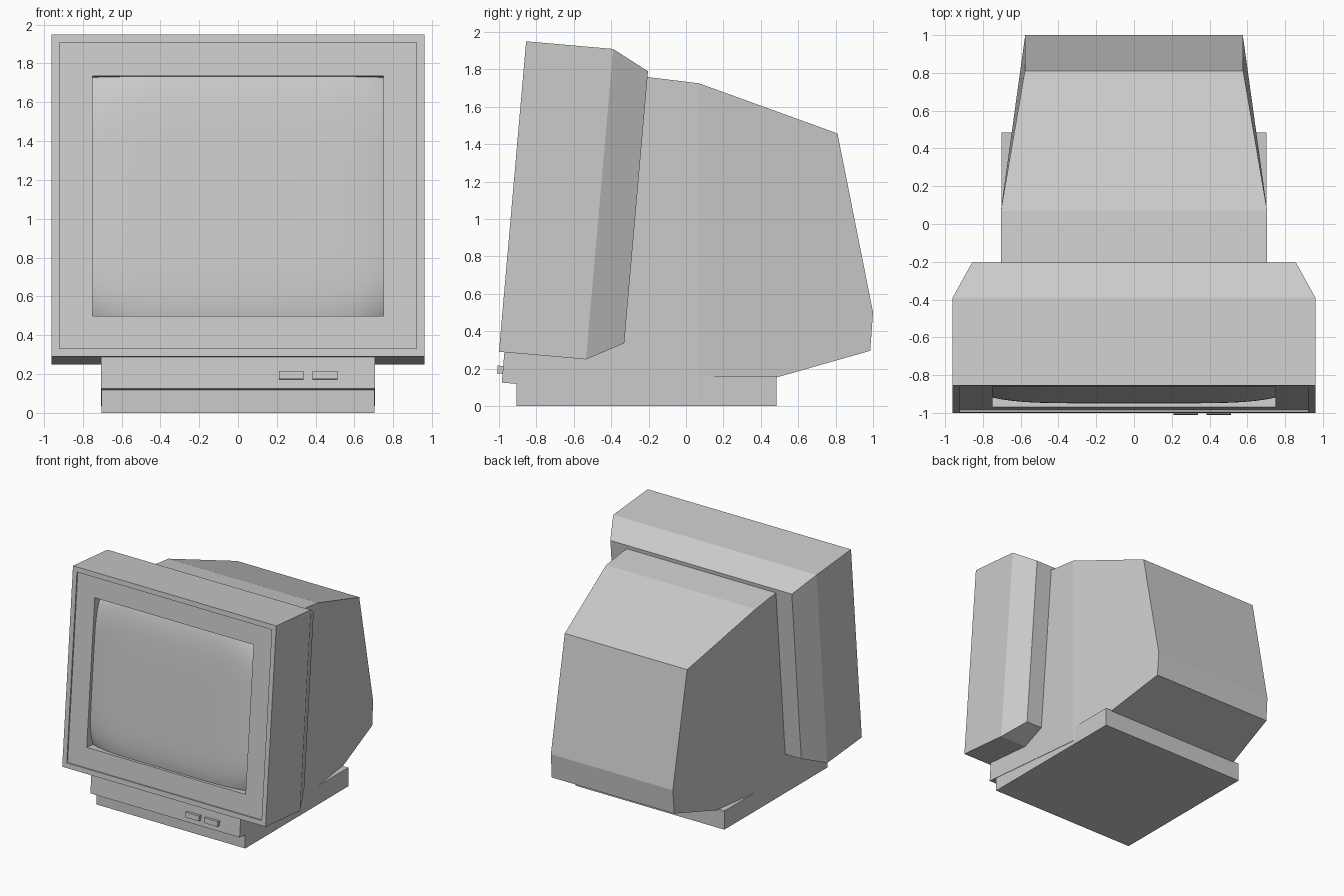
import bpy, bmesh, math

if "Cube" in bpy.data.objects:
    bpy.data.objects.remove(bpy.data.objects["Cube"])

TILT = math.radians(-5)


def finish(bm, name, tilted=False):
    bmesh.ops.recalc_face_normals(bm, faces=bm.faces)
    me = bpy.data.meshes.new(name)
    bm.to_mesh(me)
    bm.free()
    ob = bpy.data.objects.new(name, me)
    bpy.context.collection.objects.link(ob)
    if tilted:  # tilted frame: origin at lower front edge of the bezel
        ob.location = (0, -1, 0.29)
        ob.rotation_euler = (TILT, 0, 0)
    return ob


def box(name, x0, x1, y0, y1, z0, z1, tilted=False):
    bm = bmesh.new()
    bmesh.ops.create_cube(bm, size=1)
    for v in bm.verts:
        v.co = (x1 if v.co.x > 0 else x0, y1 if v.co.y > 0 else y0,
                z1 if v.co.z > 0 else z0)
    return finish(bm, name, tilted)


# Bezel housing: rectangular rings (half width, bottom, top, depth), back to front
rings = [(0.857, 0.103, 1.563, 0.663),
         (0.96, 0, 1.666, 0.467),
         (0.96, 0, 1.666, 0),
         (0.92, 0.042, 1.624, 0),
         (0.92, 0.042, 1.624, 0.012),
         (0.75, 0.211, 1.452, 0.012),
         (0.75, 0.211, 1.452, 0.11)]
bm = bmesh.new()
loops = [[bm.verts.new(p) for p in ((-w, t, b), (w, t, b), (w, t, h), (-w, t, h))]
         for w, b, h, t in rings]
bm.faces.new(loops[0])
for a, b in zip(loops, loops[1:]):
    for i in range(4):
        j = (i + 1) % 4
        bm.faces.new((a[i], a[j], b[j], b[i]))
finish(bm, "bezel_housing", True)

# Bulging glass screen
bm = bmesh.new()
N = 40
grid = []
for j in range(N + 1):
    v = math.sin(math.pi / 2 * (2 * j / N - 1))  # denser near the edges
    row = []
    for i in range(N + 1):
        u = math.sin(math.pi / 2 * (2 * i / N - 1))
        d = 0.015 + 0.025 * (u**6 + v**6) + 0.035 * u**6 * v**6
        row.append(bm.verts.new((0.75 * u, d, 0.8315 + 0.6205 * v)))
    grid.append(row)
for j in range(N):
    for i in range(N):
        f = bm.faces.new((grid[j][i], grid[j][i + 1], grid[j + 1][i + 1], grid[j + 1][i]))
        f.smooth = True
screen = finish(bm, "screen", True)
if screen.data.polygons[0].normal.y > 0:
    screen.data.flip_normals()

# Rear casing: side profile (y, z, half width), mirrored left and right
prof = [(-0.25, 1.764, 0.705), (0.07, 1.725, 0.705), (0.81, 1.457, 0.578),
        (1.0, 0.5, 0.576), (0.985, 0.295, 0.578), (0.07, 0.035, 0.705),
        (-0.985, 0.125, 0.705), (-0.97, 0.30, 0.705), (-0.39, 0.40, 0.705),
        (0.07, 0.28, 0.705)]
sides = [(0, 1, 9, 8), (8, 9, 5, 6, 7), (1, 2, 3, 9), (9, 3, 4, 5)]
bm = bmesh.new()
R = [bm.verts.new((w, y, z)) for y, z, w in prof]
L = [bm.verts.new((-w, y, z)) for y, z, w in prof]
for f in sides:
    bm.faces.new([R[i] for i in f])
    bm.faces.new([L[i] for i in reversed(f)])
for i in range(9):
    j = (i + 1) % 9
    bm.faces.new((R[i], R[j], L[j], L[i]))
finish(bm, "rear_casing")

# Foot block and front buttons
box("base", -0.702, 0.702, -0.905, 0.485, 0, 0.16)
for k, x in enumerate((0.21, 0.385)):
    box(f"button_{k + 1}", x, x + 0.128, 0.0, 0.05, -0.116, -0.074, True)
